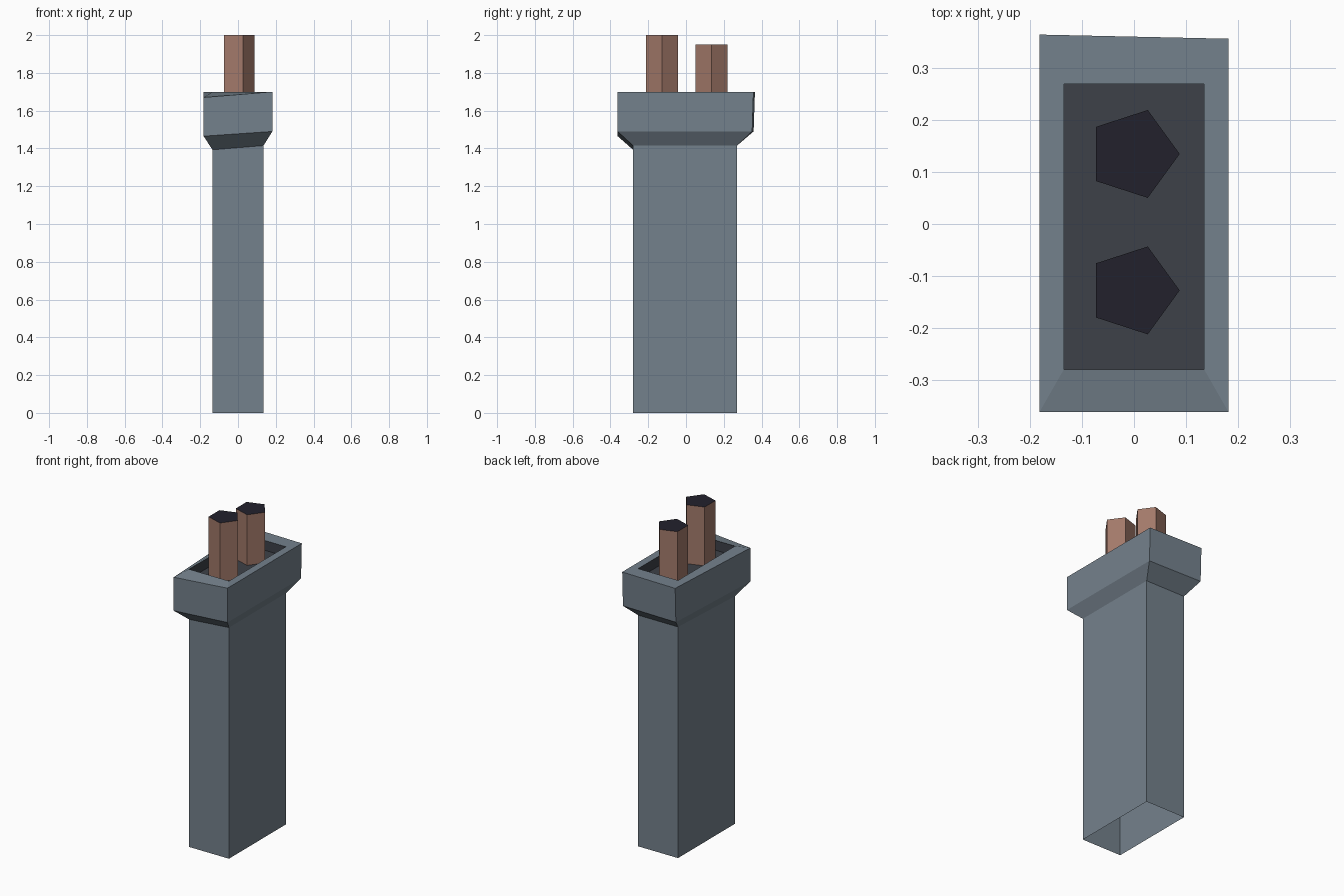
import bpy, bmesh, math

if "Cube" in bpy.data.objects:
    bpy.data.objects.remove(bpy.data.objects["Cube"])


def srgb(h):
    out = []
    for i in (0, 2, 4):
        c = int(h[i:i + 2], 16) / 255
        out.append(c / 12.92 if c <= 0.04045 else ((c + 0.055) / 1.055) ** 2.4)
    return (*out, 1)


def material(name, h):
    m = bpy.data.materials.new(name)
    m.diffuse_color = srgb(h)
    m.use_nodes = True
    m.node_tree.nodes["Principled BSDF"].inputs["Base Color"].default_value = m.diffuse_color
    return m


stone = material("grey stone", "74818c")
soot = material("dark soot", "3d4148")
clay = material("clay", "a2796a")
black = material("black opening", "22212c")


def make(name, bm, mats):
    me = bpy.data.meshes.new(name)
    bm.to_mesh(me)
    bm.free()
    for m in mats:
        me.materials.append(m)
    ob = bpy.data.objects.new(name, me)
    bpy.context.collection.objects.link(ob)
    return ob


def loft(bm, rings, mat_from=99):
    """Bridge rings of points; bands from index mat_from on use the second material."""
    loops = [[bm.verts.new(p) for p in r] for r in rings]
    for k, (a, b) in enumerate(zip(loops, loops[1:])):
        n = len(a)
        for i in range(n):
            j = (i + 1) % n
            f = bm.faces.new((a[i], a[j], b[j], b[i]))
            f.material_index = int(k >= mat_from)
    return loops


def rect(x, y0, y1, z, front_left=0.0, back_left=0.0):
    """Rectangle from the front left corner; one corner may sag, one may stick out."""
    return [(-x, y0, z - front_left), (x, y0, z),
            (x, y1, z), (-x, y1 + back_left, z)]


# Chimney stack: hollow shaft, flared crown, rim and sooty recess
X, Y0, Y1 = 0.135, -0.28, 0.27
bm = bmesh.new()
loops = loft(bm, [
    rect(X, Y0, Y1, 0),
    rect(X, Y0, Y1, 1.415, 0.022),
    rect(0.182, -0.362, 0.35, 1.49, 0.025, 0.008),
    rect(0.182, -0.362, 0.357, 1.70, 0.03, 0.008),
    rect(X, Y0, Y1, 1.70),
    rect(X, Y0, Y1, 1.64),
], mat_from=4)
bm.faces.new(loops[-1]).material_index = 1
make("chimney_stack", bm, [stone, soot])

# Five-sided clay pots with black tops
for name, y, top in (("front_pot", -0.128, 2.0), ("back_pot", 0.135, 1.95)):
    bm = bmesh.new()
    ring = [(0.089 * math.cos(i * math.tau / 5) - 0.001,
             y + 0.089 * math.sin(i * math.tau / 5)) for i in range(5)]
    loops = loft(bm, [[(px, py, z) for px, py in ring] for z in (1.64, top)])
    bm.faces.new(loops[-1]).material_index = 1
    make(name, bm, [clay, black])
